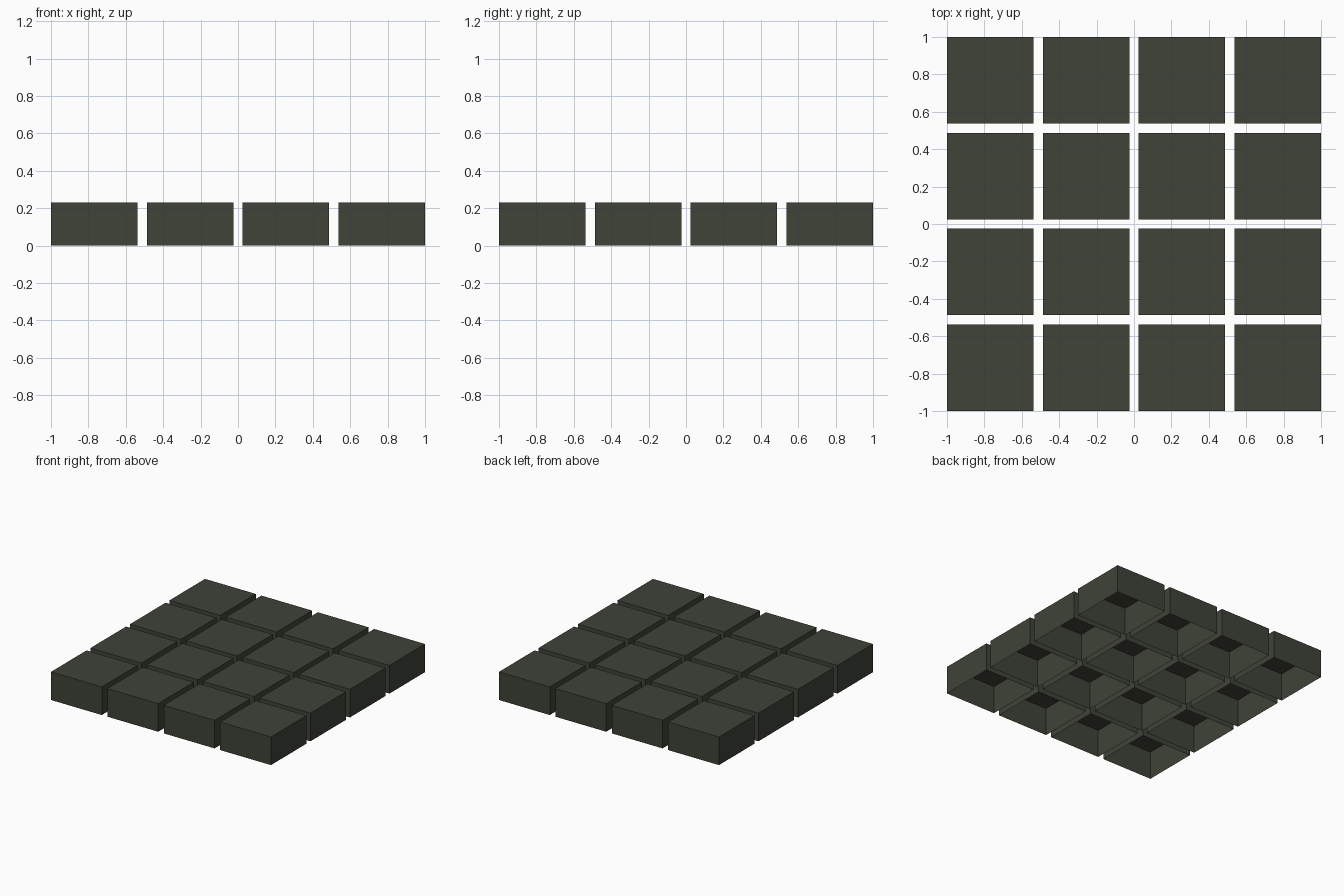
import bpy, bmesh

if "Cube" in bpy.data.objects:
    bpy.data.objects.remove(bpy.data.objects["Cube"])

N = 4            # blocks per side
SIZE = 0.462     # block width
HEIGHT = 0.231   # block height
PITCH = (2 - SIZE) / (N - 1)

mat = bpy.data.materials.new("dark_olive")
mat.diffuse_color = (0.050, 0.056, 0.039, 1)
mat.use_nodes = True
mat.node_tree.nodes["Principled BSDF"].inputs["Base Color"].default_value = mat.diffuse_color

# one hollow block: thin cube shell with an open underside
mesh = bpy.data.meshes.new("hollow_block")
bm = bmesh.new()
bmesh.ops.create_cube(bm, size=1)
for v in bm.verts:
    v.co.x *= SIZE
    v.co.y *= SIZE
    v.co.z = (v.co.z + 0.5) * HEIGHT
bm.normal_update()
bottom = [f for f in bm.faces if f.normal.z < -0.5]
bmesh.ops.delete(bm, geom=bottom, context='FACES_ONLY')
bm.to_mesh(mesh)
bm.free()
mesh.materials.append(mat)

# square grid of blocks with narrow gaps
for row in range(N):
    for col in range(N):
        ob = bpy.data.objects.new(f"block_{row + 1}_{col + 1}", mesh)
        ob.location = (-1 + SIZE / 2 + col * PITCH, -1 + SIZE / 2 + row * PITCH, 0)
        bpy.context.collection.objects.link(ob)
